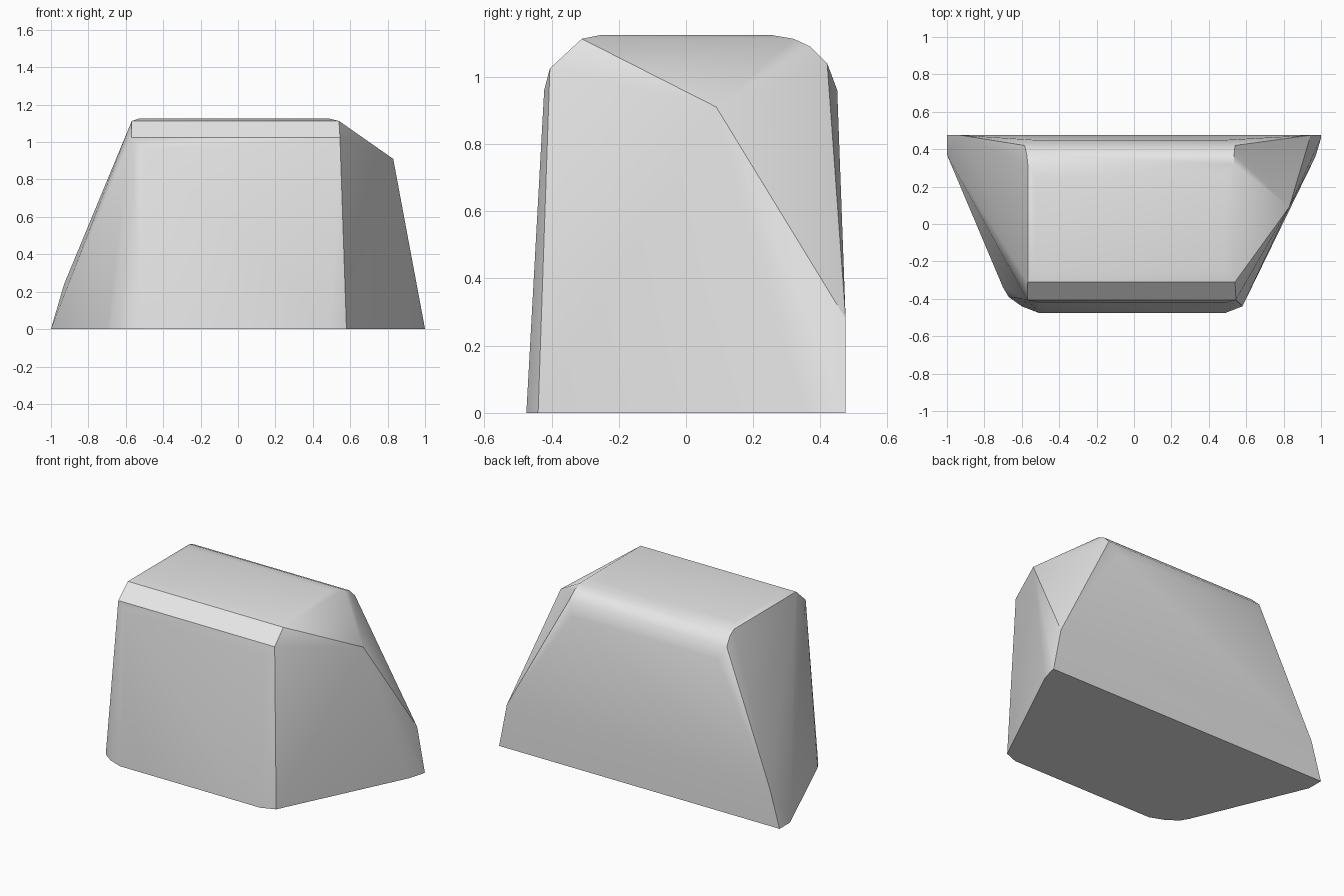
import bpy, bmesh, math

cube = bpy.data.objects.get("Cube")
if cube:
    bpy.data.objects.remove(cube, do_unlink=True)

grey = bpy.data.materials.new("light_grey")
grey.use_nodes = True
grey.diffuse_color = (0.8, 0.8, 0.8, 1)
grey.node_tree.nodes["Principled BSDF"].inputs["Base Color"].default_value = (0.8, 0.8, 0.8, 1)

# Footprint on the ground (x, y)
base = [(-1, 0.475), (-1, 0.37), (-0.7, -0.34), (-0.67, -0.39), (-0.6, -0.44),
        (-0.51, -0.475), (0.49, -0.475), (0.58, -0.44), (0.97, 0.36),
        (1, 0.46), (1, 0.475)]
# Rounded crown: left limit x, right limit x, y, z
crown = [(-0.5, 0.49, -0.422, 0.96), (-0.57, 0.545, -0.405, 1.025),
         (-0.568, 0.54, -0.31, 1.113), (-0.53, 0.49, -0.25, 1.125),
         (-0.53, 0.49, 0.25, 1.125), (-0.568, 0.535, 0.32, 1.113),
         (-0.573, 0.535, 0.37, 1.09), (-0.585, 0.54, 0.42, 1.04),
         (-0.54, 0.5, 0.45, 0.96)]
# Shoulder peak and the lower back corners
corners = [(0.83, 0.09, 0.91), (0.945, 0.475, 0.28), (-0.93, 0.475, 0.24)]

points = [(x, y, 0) for x, y in base] + corners
for x0, x1, y, z in crown:
    points += [(x0, y, z), (x1, y, z)]

# Faceted block wrapped around the points
bm = bmesh.new()
for p in points:
    bm.verts.new(p)
hull = bmesh.ops.convex_hull(bm, input=bm.verts[:])
loose = [v for v in bm.verts if not v.link_faces]
bmesh.ops.delete(bm, geom=loose, context='VERTS')
bmesh.ops.dissolve_limit(bm, angle_limit=math.radians(1),
                         verts=bm.verts[:], edges=bm.edges[:])
bmesh.ops.recalc_face_normals(bm, faces=bm.faces[:])
mesh = bpy.data.meshes.new("faceted_block")
bm.to_mesh(mesh)
bm.free()
mesh.materials.append(grey)
block = bpy.data.objects.new("faceted_block", mesh)
bpy.context.collection.objects.link(block)

# Soft shading with crisp main edges
bpy.ops.object.select_all(action='DESELECT')
block.select_set(True)
bpy.context.view_layer.objects.active = block
bpy.ops.object.shade_smooth_by_angle(angle=math.radians(30))
